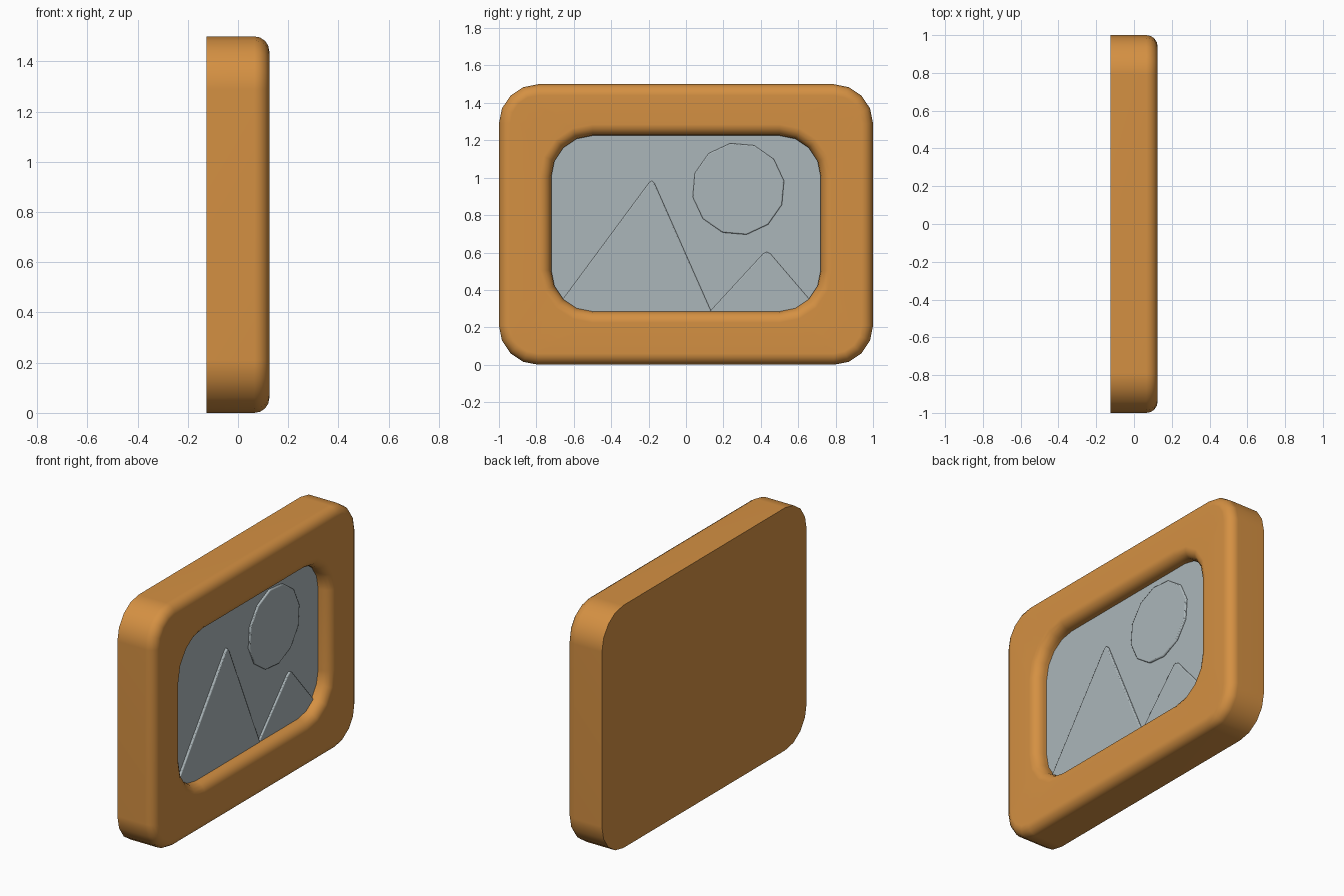
import bpy, bmesh, math

if "Cube" in bpy.data.objects:
    bpy.data.objects.remove(bpy.data.objects["Cube"])

def material(name, col):
    m = bpy.data.materials.new(name)
    m.diffuse_color = (*col, 1)
    m.use_nodes = True
    m.node_tree.nodes["Principled BSDF"].inputs["Base Color"].default_value = m.diffuse_color
    return m

WOOD = material("warm wood", (0.66, 0.28, 0.055))
GREY = material("pale grey", (0.41, 0.47, 0.49))
ZC = 0.755

def finish(name, bm, mat, bevel=0, angle=40):
    bmesh.ops.recalc_face_normals(bm, faces=bm.faces)
    me = bpy.data.meshes.new(name)
    bm.to_mesh(me)
    bm.free()
    ob = bpy.data.objects.new(name, me)
    bpy.context.collection.objects.link(ob)
    me.materials.append(mat)
    bpy.ops.object.select_all(action='DESELECT')
    ob.select_set(True)
    bpy.context.view_layer.objects.active = ob
    bpy.ops.object.shade_smooth_by_angle(angle=math.radians(angle))
    if bevel:
        b = ob.modifiers.new("soft edge", 'BEVEL')
        b.width, b.segments = bevel, 2
    w = ob.modifiers.new("even shading", 'WEIGHTED_NORMAL')
    w.keep_sharp = True
    return ob

def ring(bm, x, hy, hz, r, zc, n=4):
    """Rounded rectangle loop in the YZ plane."""
    vs = []
    for q, (sy, sz) in enumerate([(1, 1), (-1, 1), (-1, -1), (1, -1)]):
        for i in range(n + 1):
            a = math.pi / 2 * (q + i / n)
            vs.append(bm.verts.new((x, sy * (hy - r) + r * math.cos(a),
                                    zc + sz * (hz - r) + r * math.sin(a))))
    return vs

# frame: outer wall, rounded front lips, inner wall, flat back
F, FRONT = 0.06, 0.125
arc = [(FRONT - F + F * math.sin(a), F - F * math.cos(a))
       for a in (math.pi / 2 * i / 4 for i in range(5))]
bm = bmesh.new()
loops = [ring(bm, -0.125, 1, 0.75, 0.21, 0.75)]
loops += [ring(bm, x, 1 - t, 0.75 - t, 0.21 - t, 0.75) for x, t in arc]
loops += [ring(bm, x, 0.72 + t, 0.47 + t, 0.22 + t, ZC) for x, t in reversed(arc)]
loops.append(ring(bm, 0.03, 0.72, 0.47, 0.22, ZC))
for a, b in zip(loops, loops[1:]):
    for i in range(len(a)):
        j = (i + 1) % len(a)
        bm.faces.new((a[i], a[j], b[j], b[i]))
bm.faces.new(loops[0])
bm.faces.new(loops[-1])
finish("frame", bm, WOOD)

# picture backing panel
bm = bmesh.new()
bm.faces.new(ring(bm, 0.044, 0.72, 0.47, 0.22, ZC))
panel = finish("picture_panel", bm, GREY)
if panel.data.polygons[0].normal.x < 0:
    panel.data.flip_normals()

def relief(name, pts, x1):
    """Raised flat shape on the picture panel."""
    bm = bmesh.new()
    f = bm.faces.new([bm.verts.new((0.035, y, z)) for y, z in pts])
    ex = bmesh.ops.extrude_face_region(bm, geom=[f])
    for v in ex["geom"]:
        if isinstance(v, bmesh.types.BMVert):
            v.co.x = x1
    return finish(name, bm, GREY, bevel=0.006)

# mountains with blunted peaks, feet tucked into the frame
relief("large_mountain", [(-0.725, 0.26), (0.146, 0.26), (-0.168, 0.97),
                          (-0.184, 0.985), (-0.2, 0.97)], 0.058)
relief("small_mountain", [(0.105, 0.26), (0.737, 0.26), (0.452, 0.593),
                          (0.432, 0.604), (0.412, 0.593)], 0.056)

# twelve-sided sun
relief("sun", [(0.28 + 0.248 * math.cos(math.radians(10 + 30 * i)),
                0.94 + 0.248 * math.sin(math.radians(10 + 30 * i)))
               for i in range(12)], 0.056)
